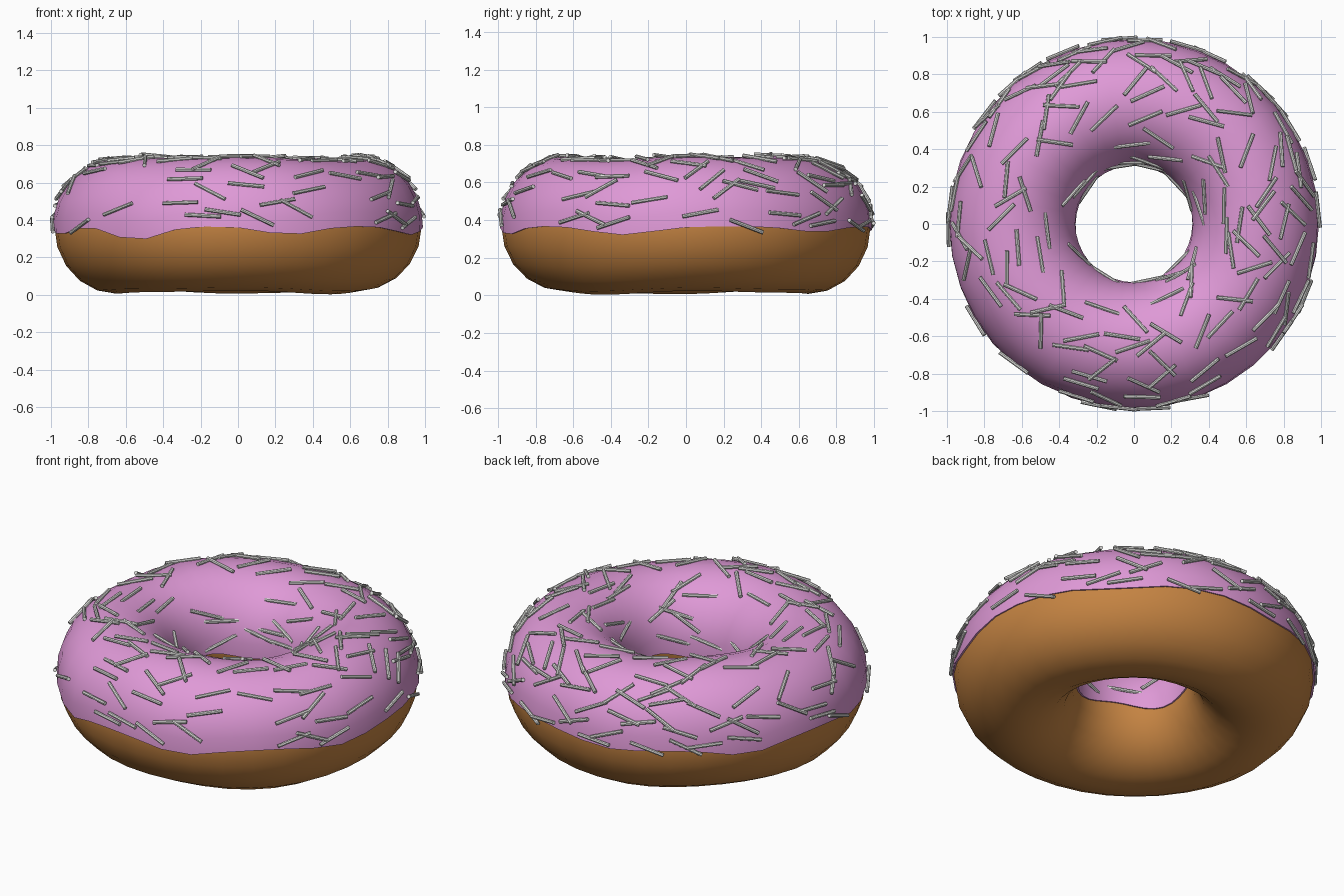
import bpy, bmesh, math, random
from mathutils import Vector, Matrix

if "Cube" in bpy.data.objects:
    bpy.data.objects.remove(bpy.data.objects["Cube"])

random.seed(7)
R = 0.65            # ring radius
N = 36              # segments round the ring


def material(name, rgb):
    m = bpy.data.materials.new(name)
    m.diffuse_color = (*rgb, 1)
    m.use_nodes = True
    m.node_tree.nodes["Principled BSDF"].inputs["Base Color"].default_value = m.diffuse_color
    return m


def point(phi, v, a, b):
    """Point on the slightly lumpy ring; v is the angle round the tube."""
    lump = 0.008 * math.sin(3 * phi + 0.7) + 0.004 * math.sin(5 * phi + 2)
    r = R + a * math.cos(v)
    z = 0.367 + b * math.sin(v) + lump * abs(math.sin(v))
    return Vector((r * math.cos(phi), r * math.sin(phi), z))


def finish(bm, name, mat, smooth=True):
    bmesh.ops.recalc_face_normals(bm, faces=bm.faces)
    me = bpy.data.meshes.new(name)
    bm.to_mesh(me)
    bm.free()
    me.materials.append(mat)
    for p in me.polygons:
        p.use_smooth = smooth
    ob = bpy.data.objects.new(name, me)
    bpy.context.collection.objects.link(ob)
    return ob


def skin(bm, rings, closed):
    """Join neighbouring rings of vertices with quads."""
    n = len(rings[0])
    for i, ring in enumerate(rings):
        nxt = rings[(i + 1) % len(rings)]
        for j in range(n if closed else n - 1):
            k = (j + 1) % n
            bm.faces.new((ring[j], nxt[j], nxt[k], ring[k]))


# Dough ring
bm = bmesh.new()
rings = [[bm.verts.new(point(2 * math.pi * i / N, 2 * math.pi * j / 20, 0.332, 0.352))
          for j in range(20)] for i in range(N)]
skin(bm, rings, True)
finish(bm, "dough", material("brown dough", (0.56, 0.23, 0.055)))

# Icing: upper shell with a wavy lower edge (angle in degrees, depth, width)
DRIPS = [(-124, 0.075, 12), (-74, 0.045, 12), (-20, 0.045, 14), (45, 0.03, 14),
         (100, 0.03, 14), (145, 0.05, 12), (195, 0.045, 12)]


def edge_drop(phi):
    d = 0
    for ang, depth, width in DRIPS:
        diff = (math.degrees(phi) - ang + 180) % 360 - 180
        d += depth * math.exp(-(diff / width) ** 2)
    return d


bm = bmesh.new()
rings = []
M = 14
for i in range(N):
    phi = 2 * math.pi * i / N
    start = -edge_drop(phi) / 0.355
    end = math.pi + 0.08 + 0.06 * math.sin(4 * phi)
    angles = [start + (end - start) * j / M for j in range(M + 1)]
    outer = [point(phi, v, 0.339, 0.363) for v in angles]
    inner = [point(phi, v, 0.325, 0.345) for v in (end, start)]
    rings.append([bm.verts.new(p) for p in [inner[1]] + outer + [inner[0]]])
skin(bm, rings, False)
icing = finish(bm, "icing", material("pink icing", (0.74, 0.32, 0.68)))
bpy.context.view_layer.objects.active = icing
icing.select_set(True)
bpy.ops.object.shade_smooth_by_angle(angle=math.radians(45))

# Sprinkles: short rods lying on the icing, mostly running round the ring
bm = bmesh.new()
placed = []
tries = 0
while len(placed) < 175 and tries < 8000:
    tries += 1
    phi = random.uniform(0, 2 * math.pi)
    v = random.uniform(0.0, math.pi - 0.05)
    if random.random() > (R + 0.34 * math.cos(v)) / 0.99:
        continue
    p = point(phi, v, 0.341, 0.365)
    if any((p - q).length < 0.07 for q in placed):
        continue
    placed.append(p)
    around = Vector((-math.sin(phi), math.cos(phi), 0))
    normal = Vector((math.cos(v) * math.cos(phi), math.cos(v) * math.sin(phi), math.sin(v)))
    spread = 25 + 35 * math.sin(v)
    yaw = math.radians(random.uniform(-spread, spread))
    axis = Matrix.Rotation(yaw, 3, normal) @ around
    side = normal.cross(axis)
    rot = Matrix((side, normal, axis)).transposed().to_4x4()
    bmesh.ops.create_cone(bm, cap_ends=True, segments=8, radius1=0.0105, radius2=0.0105,
                          depth=0.195, matrix=Matrix.Translation(p + normal * 0.002) @ rot)
finish(bm, "sprinkles", material("pale grey sprinkle", (0.75, 0.75, 0.73)), False)
